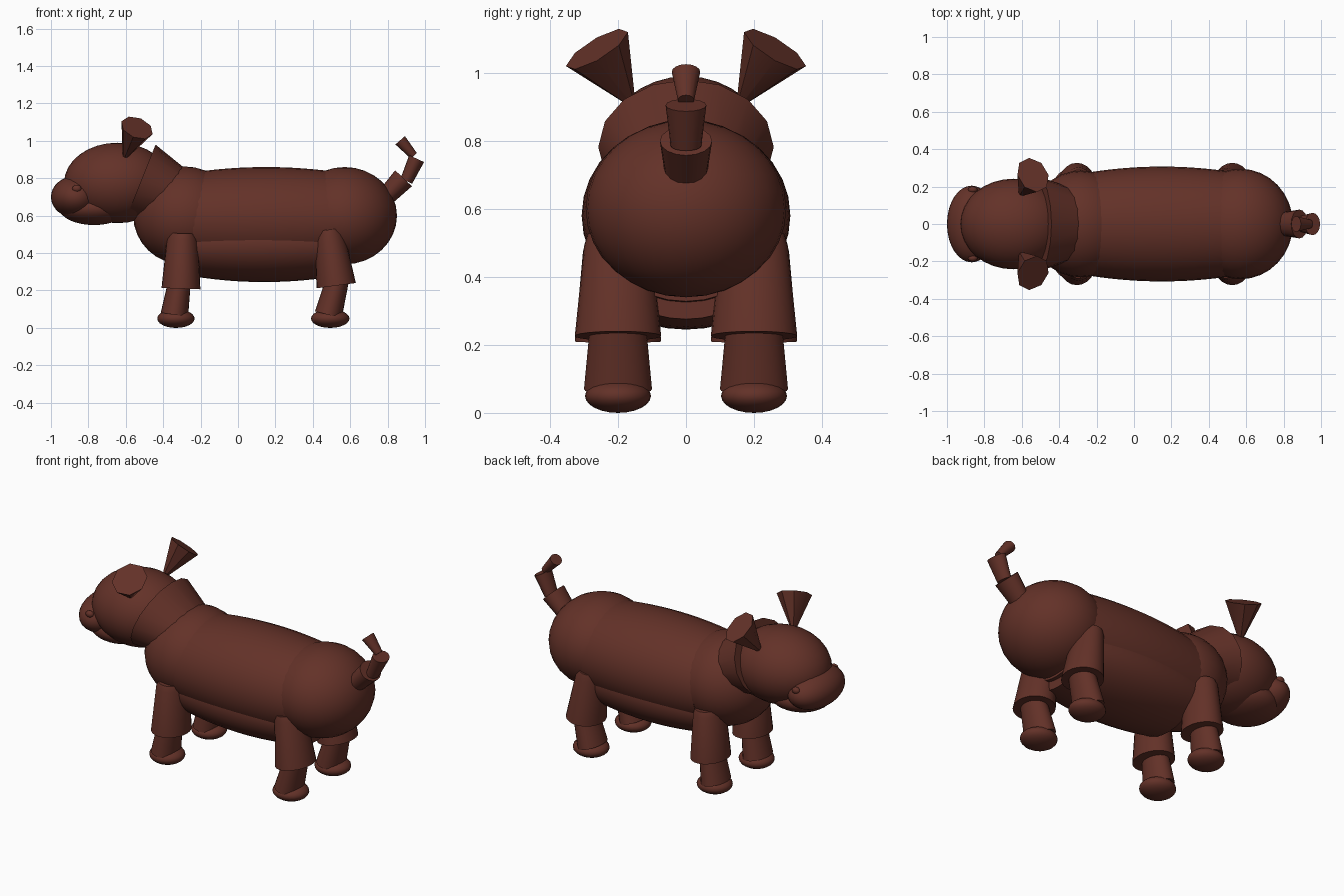
import bpy, bmesh, math
from mathutils import Vector

if "Cube" in bpy.data.objects:
    bpy.data.objects.remove(bpy.data.objects["Cube"])

brown = bpy.data.materials.new("dark brown")
brown.diffuse_color = (0.125, 0.031, 0.021, 1)
brown.use_nodes = True
brown.node_tree.nodes["Principled BSDF"].inputs["Base Color"].default_value = brown.diffuse_color


def finish(name, bm):
    """Turn a bmesh into a smooth-shaded brown object."""
    bmesh.ops.recalc_face_normals(bm, faces=bm.faces)
    mesh = bpy.data.meshes.new(name)
    bm.to_mesh(mesh)
    bm.free()
    mesh.materials.append(brown)
    ob = bpy.data.objects.new(name, mesh)
    bpy.context.collection.objects.link(ob)
    bpy.ops.object.select_all(action='DESELECT')
    ob.select_set(True)
    bpy.context.view_layer.objects.active = ob
    bpy.ops.object.shade_smooth_by_angle(angle=math.radians(40))
    return ob


def ball(name, centre, radii, seg=32):
    """Ellipsoid."""
    bm = bmesh.new()
    bmesh.ops.create_uvsphere(bm, u_segments=seg, v_segments=seg // 2, radius=1)
    for v in bm.verts:
        v.co = Vector(c + r * p for c, r, p in zip(centre, radii, v.co))
    return finish(name, bm)


def tube(name, rings, sides=24):
    """Capped tube through rings of (centre, in-plane radius, sideways radius)."""
    bm = bmesh.new()
    axis = (Vector(rings[-1][0]) - Vector(rings[0][0])).normalized()
    side = Vector((0, 1, 0))
    side = (side - axis * side.dot(axis)).normalized()
    up = axis.cross(side)
    loops = []
    for c, rp, ry in rings:
        loops.append([bm.verts.new(Vector(c) + up * rp * math.cos(t) + side * ry * math.sin(t))
                      for t in (2 * math.pi * i / sides for i in range(sides))])
    for a, b in zip(loops, loops[1:]):
        for i in range(sides):
            j = (i + 1) % sides
            bm.faces.new((a[i], a[j], b[j], b[i]))
    bm.faces.new(loops[0])
    bm.faces.new(loops[-1])
    return finish(name, bm)


def barrel(name, x0, x1, z, rz, ry, shrink):
    """Gently bulging body section along x."""
    rings = []
    for i in range(13):
        t = i / 6 - 1
        k = 1 - shrink * t * t
        rings.append((((x0 + x1) / 2 + t * (x1 - x0) / 2, 0, z), rz * k, ry * k))
    return tube(name, rings, 32)


# Body
ball("hips", (0.57, 0, 0.6), (0.28, 0.295, 0.26))
ball("chest", (-0.285, 0, 0.6), (0.275, 0.285, 0.263))
barrel("torso", -0.24, 0.54, 0.58, 0.28, 0.307, 0.1)
barrel("belly", -0.24, 0.52, 0.45, 0.205, 0.284, 0.15)

# Neck and head
tube("neck", [((-0.24, 0, 0.67), 0.12, 0.16), ((-0.52, 0, 0.782), 0.213, 0.258)], 16)
ball("head", (-0.645, 0, 0.775), (0.285, 0.242, 0.215))
ball("muzzle", (-0.868, 0, 0.7), (0.132, 0.205, 0.112))
ball("jaw", (-0.77, 0, 0.64), (0.185, 0.175, 0.09))

# Mirrored ears, eyes and legs
for s, tag in ((-1, "right"), (1, "left")):
    tube(f"ear_{tag}", [((-0.61, s * 0.153, 0.9), 0.006, 0.006),
                        ((-0.54, s * 0.262, 1.07), 0.09, 0.106)], 8)
    ball(f"eye_{tag}", (-0.862, s * 0.183, 0.745), (0.025, 0.018, 0.02), 16)
    y = s * 0.2
    # Front leg
    tube(f"front_upper_leg_{tag}", [((-0.305, y, 0.21), 0.104, 0.127),
                                    ((-0.297, y, 0.475), 0.083, 0.103),
                                    ((-0.295, y, 0.505), 0.07, 0.09)])
    tube(f"front_lower_leg_{tag}", [((-0.34, y, 0.07), 0.074, 0.1),
                                    ((-0.312, y, 0.25), 0.06, 0.083)])
    ball(f"front_foot_{tag}", (-0.332, y, 0.05), (0.1, 0.097, 0.05), 24)
    # Back leg
    tube(f"back_upper_leg_{tag}", [((0.525, y, 0.226), 0.106, 0.127),
                                   ((0.49, y, 0.49), 0.08, 0.1),
                                   ((0.485, y, 0.525), 0.066, 0.09)])
    tube(f"back_lower_leg_{tag}", [((0.483, y, 0.07), 0.074, 0.1),
                                   ((0.53, y, 0.25), 0.062, 0.083)])
    ball(f"back_foot_{tag}", (0.493, y, 0.05), (0.103, 0.097, 0.05), 24)

# Three flared tail segments
tube("tail_base", [((0.78, 0, 0.69), 0.048, 0.06), ((0.885, 0, 0.8), 0.062, 0.077)], 16)
tube("tail_middle", [((0.9, 0, 0.785), 0.034, 0.045), ((0.955, 0, 0.905), 0.044, 0.06)], 16)
tube("tail_tip", [((0.94, 0, 0.92), 0.022, 0.024), ((0.867, 0, 1.003), 0.034, 0.042)], 16)
